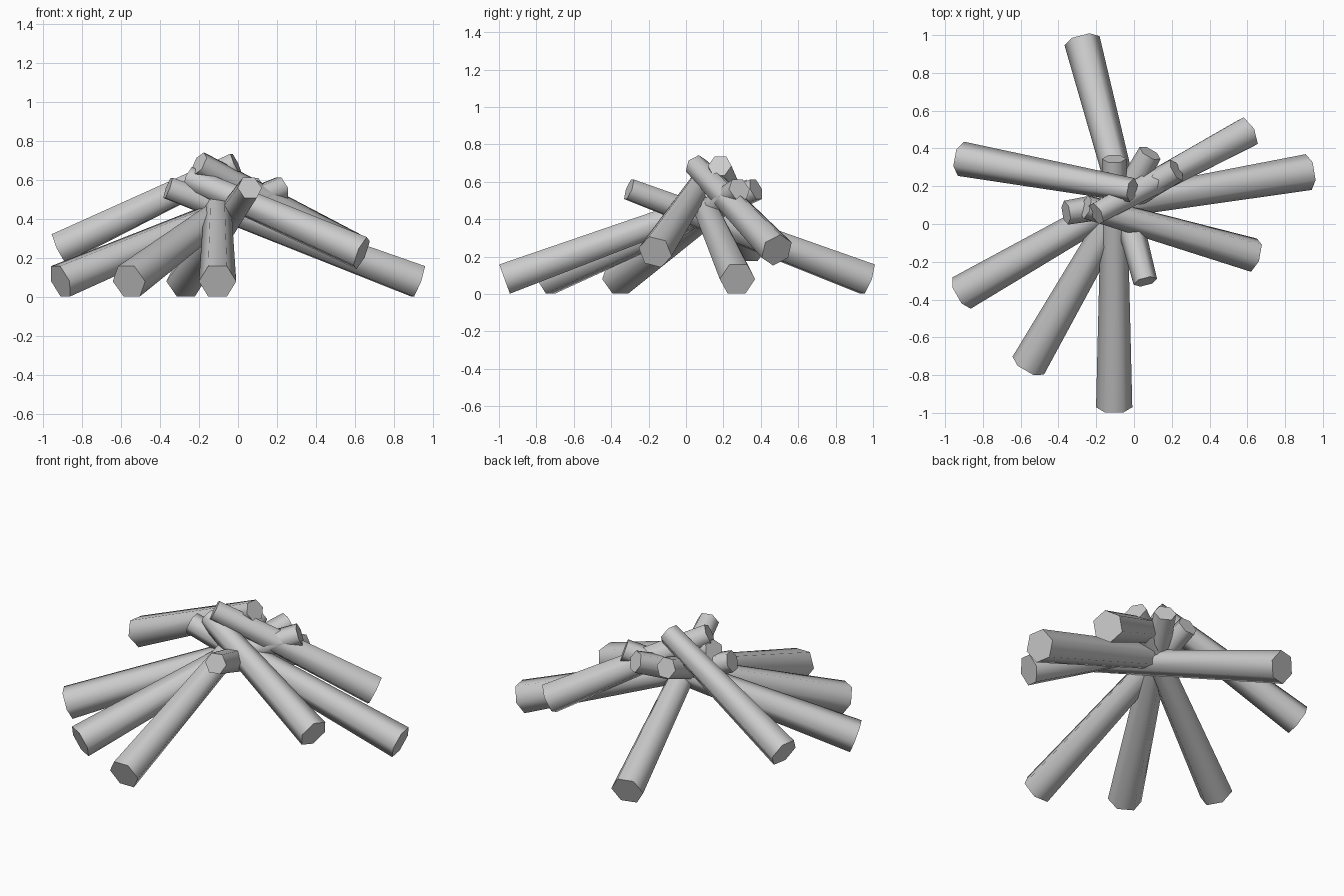
import bpy, math
from mathutils import Vector, Quaternion

if "Cube" in bpy.data.objects:
    bpy.data.objects.remove(bpy.data.objects["Cube"])


def log(name, outer, inner, r_outer, r_inner, roll):
    """Tapered six-sided log from its thick outer end to its thin inner end."""
    a, b = Vector(outer), Vector(inner)
    axis = b - a
    bpy.ops.mesh.primitive_cone_add(vertices=6, radius1=r_outer, radius2=r_inner,
                                    depth=axis.length, location=(a + b) / 2)
    ob = bpy.context.object
    ob.name = name
    # local Y points up, so roll 0 puts corners at the sides after the 30 degree turn
    q = axis.to_track_quat('Z', 'Y') @ Quaternion((0, 0, 1), math.radians(30 + roll))
    ob.rotation_mode = 'QUATERNION'
    ob.rotation_quaternion = q
    bpy.ops.object.shade_smooth_by_angle(angle=math.radians(70))


# Long logs resting on the ground, crossing at the middle
ground_logs = [
    ((-0.275, 0.97, 0.08), (0.06, -0.305, 0.56)),
    ((-0.912, -0.365, 0.08), (0.225, 0.285, 0.56)),
    ((-0.56, -0.75, 0.08), (0.085, 0.375, 0.56)),
    ((-0.105, -0.97, 0.08), (-0.105, 0.345, 0.56)),
    ((0.925, 0.275, 0.08), (-0.36, 0.06, 0.56)),
]
for i, (a, b) in enumerate(ground_logs):
    log(f"ground_log_{i + 1}", a, b, 0.096, 0.064, 0)

# Shorter logs leaning on top of the pile
top_logs = [
    ((0.635, -0.165, 0.225), (-0.255, 0.09, 0.61), 15),
    ((0.60, 0.485, 0.235), (-0.20, 0.055, 0.685), 30),
    ((-0.915, 0.345, 0.25), (-0.01, 0.18, 0.685), 0),
]
for i, (a, b, roll) in enumerate(top_logs):
    log(f"top_log_{i + 1}", a, b, 0.092, 0.064, roll)
